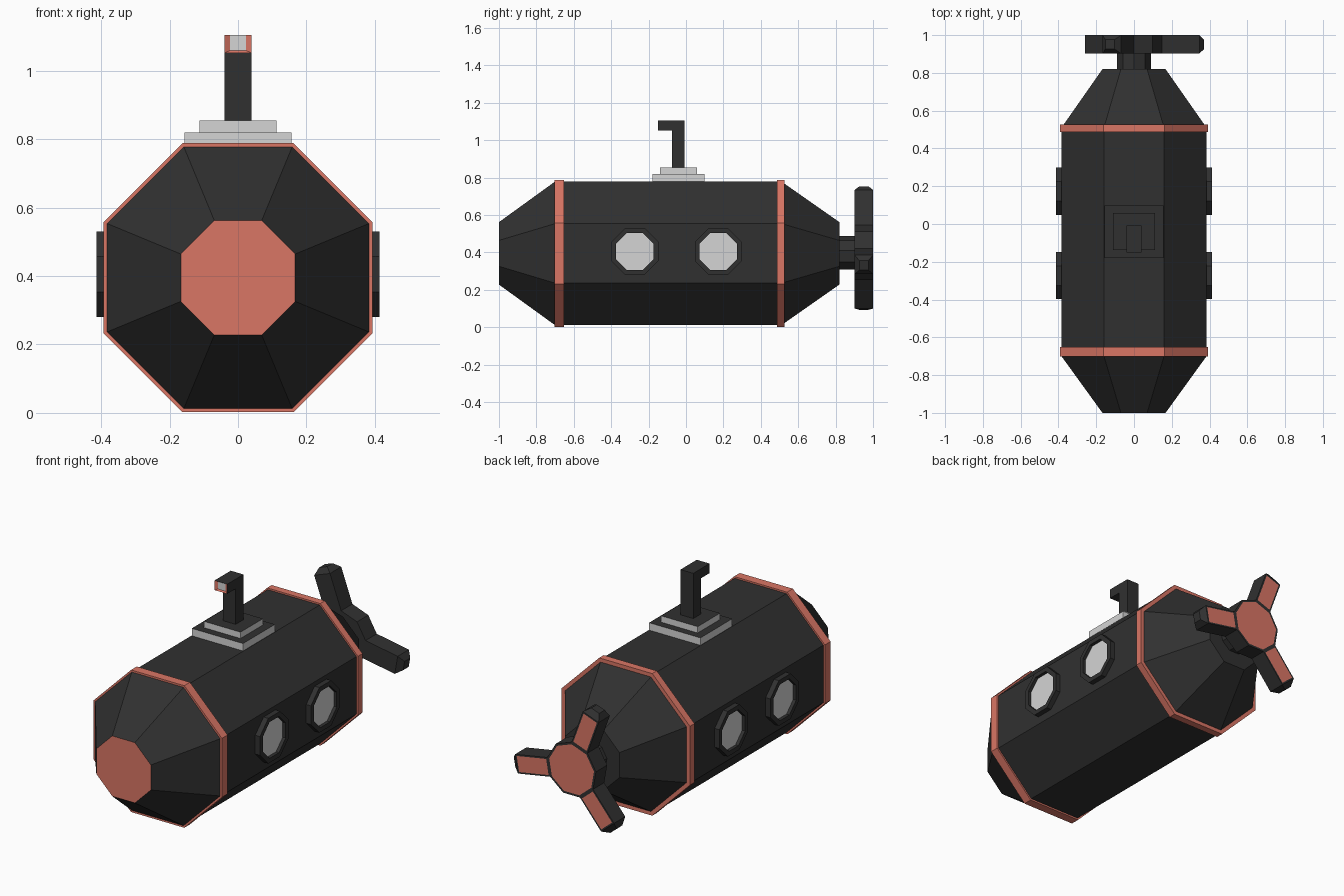
import bpy, bmesh, math
from mathutils import Vector

if "Cube" in bpy.data.objects:
    bpy.data.objects.remove(bpy.data.objects["Cube"], do_unlink=True)


def material(name, colour):
    m = bpy.data.materials.new(name)
    m.use_nodes = True
    m.diffuse_color = (*colour, 1)
    m.node_tree.nodes["Principled BSDF"].inputs["Base Color"].default_value = (*colour, 1)
    return m


BLACK, CORAL, GREY = range(3)
MATERIALS = [
    material("charcoal", (0.03, 0.03, 0.03)),
    material("coral", (0.70, 0.18, 0.13)),
    material("light grey", (0.66, 0.66, 0.66)),
]
AXIS_Z = 0.395


def finish(bm, name):
    bmesh.ops.recalc_face_normals(bm, faces=bm.faces[:])
    mesh = bpy.data.meshes.new(name)
    bm.to_mesh(mesh)
    bm.free()
    for m in MATERIALS:
        mesh.materials.append(m)
    ob = bpy.data.objects.new(name, mesh)
    bpy.context.collection.objects.link(ob)
    return ob


def loft(sections, sides, first_angle, place, colour=BLACK):
    """Capped polygon rings; sections are (position, apothem)."""
    bm = bmesh.new()
    rings = []
    for w, apothem in sections:
        r = apothem / math.cos(math.pi / sides)
        ring = []
        for i in range(sides):
            a = math.radians(first_angle + 360 * i / sides)
            ring.append(bm.verts.new(place(r * math.cos(a), r * math.sin(a), w)))
        rings.append(ring)
    for a, b in zip(rings, rings[1:]):
        for i in range(sides):
            j = (i + 1) % sides
            bm.faces.new((a[i], a[j], b[j], b[i]))
    bm.faces.new(rings[0])
    bm.faces.new(rings[-1])
    bmesh.ops.recalc_face_normals(bm, faces=bm.faces[:])
    for f in bm.faces:
        f.material_index = colour
    return bm


def along_y(u, v, w):
    return Vector((u, w, AXIS_Z + v))


# Hull with a coral nose plate
bm = loft([(-1, 0.167), (-0.7, 0.384), (0.51, 0.384), (0.82, 0.167)], 8, 22.5, along_y)
for f in bm.faces:
    if f.normal.y < -0.99:
        f.material_index = CORAL
finish(bm, "hull")

# Coral bands
for name, y0, y1 in (("front_band", -0.702, -0.652), ("rear_band", 0.487, 0.527)):
    finish(loft([(y0, 0.393), (y1, 0.393)], 8, 22.5, along_y, CORAL), name)

# Recessed portholes on both sides
for side, label in ((1, "left"), (-1, "right")):
    for y, end in ((-0.273, "front"), (0.173, "rear")):
        bm = loft([(0.37, 0.125), (0.413, 0.125), (0.413, 0.1), (0.395, 0.1)], 8, 22.5,
                  lambda u, v, w: Vector((side * w, y + u, 0.405 + v)))
        glass = max((f for f in bm.faces if len(f.verts) == 8),
                    key=lambda f: abs(f.calc_center_median().x))
        glass.material_index = GREY
        finish(bm, f"{label}_{end}_porthole")

# Stepped deck: grey sides, dark tops
for name, half, y0, y1, z0, z1 in (("lower_deck_step", 0.157, -0.18, 0.098, 0.77, 0.82),
                                   ("upper_deck_step", 0.112, -0.138, 0.058, 0.82, 0.855)):
    bm = bmesh.new()
    bmesh.ops.create_cube(bm, size=1)
    for v in bm.verts:
        v.co = (v.co.x * 2 * half, (y0 + y1) / 2 + v.co.y * (y1 - y0),
                (z0 + z1) / 2 + v.co.z * (z1 - z0))
    for f in bm.faces:
        f.material_index = BLACK if f.normal.z > 0.9 else GREY
    finish(bm, name)

# Periscope: L-shaped outline pushed across x, with a framed lens
outline = [(-0.008, 0.85), (-0.008, 1.105), (-0.15, 1.105), (-0.15, 1.052),
           (-0.076, 1.052), (-0.076, 0.85)]
bm = bmesh.new()
base = bm.faces.new([bm.verts.new((-0.039, y, z)) for y, z in outline])
out = bmesh.ops.extrude_face_region(bm, geom=[base], use_keep_orig=True)
for v in out["geom"]:
    if isinstance(v, bmesh.types.BMVert):
        v.co.x = 0.039
bmesh.ops.recalc_face_normals(bm, faces=bm.faces[:])
lens = min(bm.faces, key=lambda f: f.calc_center_median().y)
rim = bmesh.ops.inset_individual(bm, faces=[lens], thickness=0.006)["faces"]
for f in rim:
    f.material_index = CORAL
lens.material_index = GREY
for v in lens.verts:
    v.co.x *= 0.66
    v.co.y += 0.008
    v.co.z += 0.003
finish(bm, "periscope")

# Propeller shaft
finish(loft([(0.81, 0.086), (0.91, 0.086)], 9, 10, along_y), "propeller_shaft")

# Propeller: every third side of the hub grows into a blade with a tapered tip
bm = loft([(0.902, 0.142), (1.0, 0.142)], 9, 10, along_y)
roots = []
for f in bm.faces:
    if abs(f.normal.y) < 0.5:
        angle = math.degrees(math.atan2(f.normal.z, f.normal.x))
        if abs((angle + 10 + 60) % 120 - 60) < 5:
            roots.append(f)
for length, taper in ((0.2, 1.0), (0.03, 0.5)):
    roots = bmesh.ops.extrude_discrete_faces(bm, faces=roots)["faces"]
    for f in roots:
        f.normal_update()
        centre, step = f.calc_center_median(), f.normal * length
        for v in f.verts:
            v.co = centre + (v.co - centre) * taper + step
bmesh.ops.recalc_face_normals(bm, faces=bm.faces[:])
panels = [f for f in bm.faces if f.normal.y > 0.99]
bmesh.ops.inset_individual(bm, faces=panels, thickness=0.012)
for f in panels:
    f.material_index = CORAL
finish(bm, "propeller")
